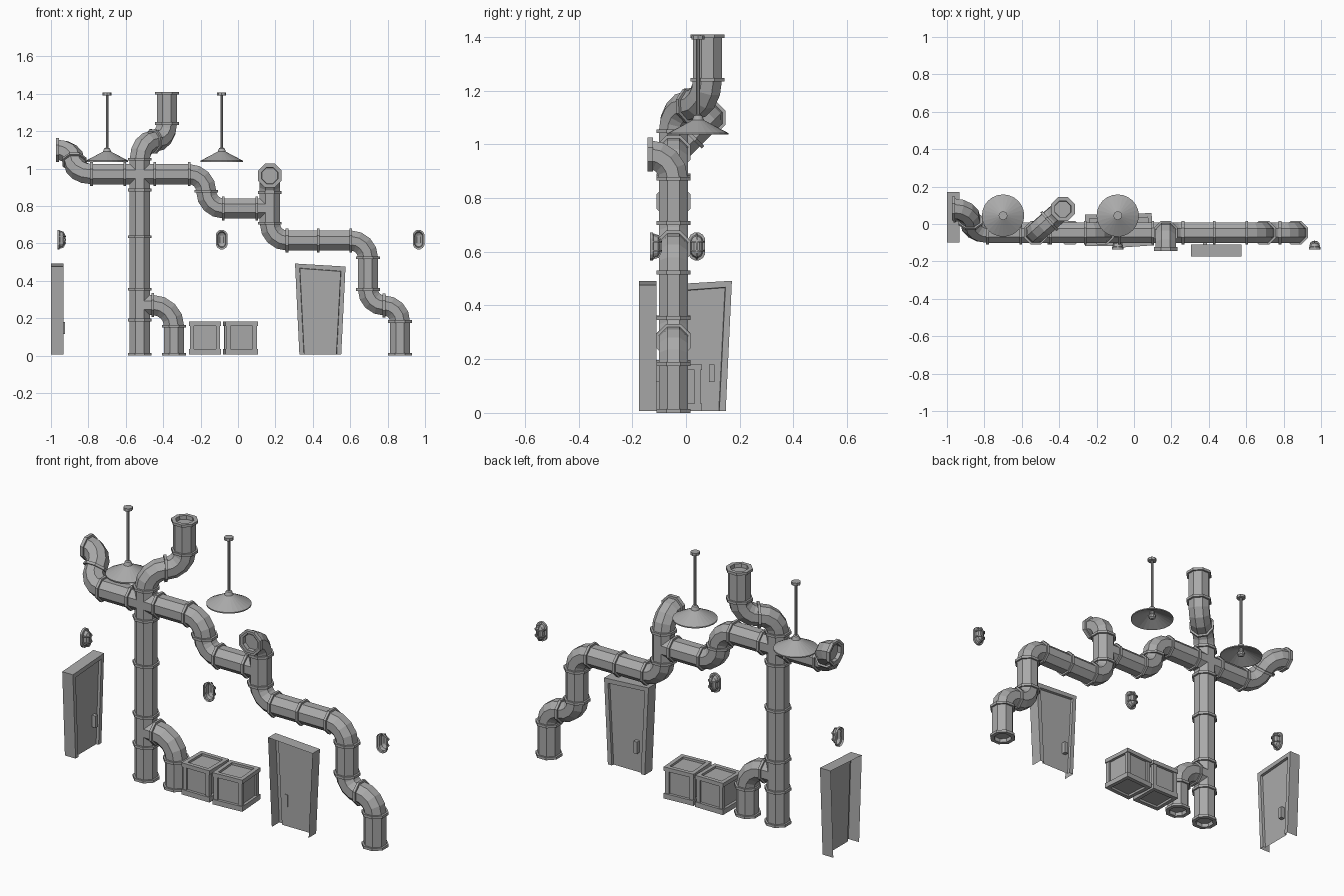
import bpy, bmesh, math
from mathutils import Vector, Matrix

if "Cube" in bpy.data.objects:
    bpy.data.objects.remove(bpy.data.objects["Cube"])

GREY = (0.4, 0.4, 0.4, 1)
mat = bpy.data.materials.new("plain grey")
mat.use_nodes = True
mat.diffuse_color = GREY
mat.node_tree.nodes["Principled BSDF"].inputs["Base Color"].default_value = GREY

BODY, COLLAR = 0.0585, 0.069   # pipe corner radii
PY = -0.047                    # depth of the main pipe plane


def finish(bm, name, loc=(0, 0, 0), turn=0):
    bmesh.ops.recalc_face_normals(bm, faces=bm.faces)
    mesh = bpy.data.meshes.new(name)
    bm.to_mesh(mesh)
    bm.free()
    mesh.materials.append(mat)
    ob = bpy.data.objects.new(name, mesh)
    ob.location = loc
    ob.rotation_euler.z = math.radians(turn)
    bpy.context.collection.objects.link(ob)
    return ob


def bridge(bm, loops, closed=True, cap_start=False, cap_end=False):
    """Skin a list of equal point loops."""
    rows = [[bm.verts.new(p) for p in loop] for loop in loops]
    n = len(rows[0])
    for a, b in zip(rows, rows[1:]):
        for i in range(n if closed else n - 1):
            j = (i + 1) % n
            bm.faces.new((a[i], a[j], b[j], b[i]))
    if cap_start:
        bm.faces.new(rows[0])
    if cap_end:
        bm.faces.new(rows[-1])


def box(bm, center, size):
    m = Matrix.Translation(center) @ Matrix.Diagonal((*size, 1))
    bmesh.ops.create_cube(bm, size=1, matrix=m)


def ring(pos, t, nrm, r, sides=8):
    b = t.cross(nrm)
    angles = [math.tau * (i + 0.5) / sides for i in range(sides)]
    return [pos + (nrm * math.cos(a) + b * math.sin(a)) * r for a in angles]


def side_of(t):
    ref = Vector((1, 0, 0)) if abs(t.z) > 0.9 else Vector((0, 0, 1))
    return (ref - t * ref.dot(t)).normalized()


def collar(bm, pos, t, nrm=None, half=0.007):
    t = Vector(t)
    pos, nrm = Vector(pos), nrm or side_of(t)
    prof = [(-half, BODY * 0.95), (-half, COLLAR), (half, COLLAR), (half, BODY * 0.95)]
    bridge(bm, [ring(pos + t * d, t, nrm, r) for d, r in prof])


def pipe(name, pts, open_ends=(True, True), collars=(), bend=0.092, steps=4):
    """Octagonal pipe with rounded corners, collars at each bend and open ends."""
    bm = bmesh.new()
    P = [Vector(p) for p in pts]
    path, joints = [(P[0], (P[1] - P[0]).normalized())], []
    for i in range(1, len(P) - 1):
        a, b = P[i] - P[i - 1], P[i + 1] - P[i]
        la = a.length if i == 1 else a.length / 2
        lb = b.length if i == len(P) - 2 else b.length / 2
        r = min(bend, la, lb)
        a, b = a.normalized(), b.normalized()
        for k in range(steps + 1):
            w = math.pi / 2 * k / steps
            pos = P[i] - a * r + a * r * math.sin(w) + b * r * (1 - math.cos(w))
            if k in (0, steps):
                joints.append(len(path))
            path.append((pos, a * math.cos(w) + b * math.sin(w)))
    path.append((P[-1], (P[-1] - P[-2]).normalized()))
    # carry the side vector along the path
    frames, nrm = [], side_of(path[0][1])
    for i, (pos, t) in enumerate(path):
        if i:
            nrm = path[i - 1][1].rotation_difference(t) @ nrm
        frames.append((pos, t, nrm))
    loops = [ring(*f, BODY) for f in frames]
    for at_end, f in ((False, frames[0]), (True, frames[-1])):
        pos, t, n = f
        if open_ends[at_end]:
            inward = -t if at_end else t
            lip = [ring(pos, t, n, 0.047), ring(pos + inward * 0.02, t, n, 0.045)]
            loops = loops + lip if at_end else lip[::-1] + loops
            collar(bm, pos + inward * 0.007, t, n)
    bridge(bm, loops, True, True, True)
    last = None
    for j in joints:
        if last is None or (frames[j][0] - last).length > 0.02:
            collar(bm, *frames[j])
        last = frames[j][0]
    for pos, t in collars:
        collar(bm, pos, t)
    return finish(bm, name)


X, Z = (1, 0, 0), (0, 0, 1)
MX, MZ = -0.525, 0.97   # crossing of riser and crossbar

# Pipework
pipe("riser_pipe", [(MX, PY, 0), (MX, PY, 1.145), (-0.38, 0.08, 1.145), (-0.38, 0.08, 1.41)],
     collars=[((MX, PY, z), Z) for z in (0.19, 0.355, 0.635, 0.885)], bend=0.096)
pipe("upper_crossbar_pipe",
     [(-0.97, 0.083, 1.1), (-0.875, 0.083, 1.1), (-0.875, PY, MZ), (-0.17, PY, MZ),
      (-0.17, PY, 0.787), (0.17, PY, 0.787)], (True, False),
     [((x, PY, MZ), X) for x in (MX - 0.08, MX + 0.08)] + [((0.1, PY, 0.787), X)])
pipe("descending_pipe",
     [(0.17, -0.137, 0.962), (0.17, PY, 0.962), (0.17, PY, 0.615), (0.695, PY, 0.615),
      (0.695, PY, 0.268), (0.866, PY, 0.268), (0.866, PY, 0)],
     collars=[((0.43, PY, 0.615), X)])
pipe("lower_branch_pipe", [(MX, PY, 0.27), (-0.342, PY, 0.27), (-0.342, PY, 0)],
     (False, True), bend=0.113)


# Doors: shells open at the back, wider at the top
def door(name, loc, turn):
    bm = bmesh.new()

    def outline(y, ins):
        return [(-0.112 + ins, y, 0.007), (-0.135 + ins, y, 0.492 - ins),
                (0.135 - ins, y, 0.476 - ins), (0.112 - ins, y, 0.007)]
    loops = [outline(-0.065, 0), outline(0, 0), outline(0, 0.024), outline(-0.014, 0.026)]
    bridge(bm, loops, closed=False, cap_end=True)
    box(bm, (-0.06, -0.004, 0.148), (0.022, 0.026, 0.065))
    finish(bm, name, loc, turn)


door("front_door", (0.44, -0.11, 0), 0)
door("side_door", (-0.934, 0.036, 0), -90)


# Wall lamps: oval base, domed glass and a wire cage
def wall_lamp(name, loc, turn):
    bm = bmesh.new()

    def oval(y, w, h):
        out = []
        for i in range(12):
            a = math.tau * (i + 0.5) / 12
            s = math.sin(a)
            out.append((w * math.cos(a), y, math.copysign(h - w, s) + w * s))
        return out
    bridge(bm, [oval(0, 0.032, 0.053), oval(0.012, 0.032, 0.053), oval(0.014, 0.023, 0.043),
                oval(0.03, 0.02, 0.038), oval(0.038, 0.01, 0.024)], cap_end=True)
    hoops = [(Vector((0, 0, 0)), Vector((0, 0, 0.046)))]
    hoops += [(Vector((0, 0, z)), Vector((0.026, 0, 0))) for z in (-0.017, 0.017)]
    for c, side in hoops:
        angles = [math.pi * k / 6 for k in range(7)]
        pts = [c + side * math.cos(a) + Vector((0, 0.012 + 0.031 * math.sin(a) ** 0.6, 0))
               for a in angles]
        across = side.normalized().cross(Vector((0, 1, 0)))
        loops = []
        for k, p in enumerate(pts):
            t = (pts[min(k + 1, 6)] - pts[max(k - 1, 0)]).normalized()
            loops.append(ring(p, t, across, 0.004, 4))
        bridge(bm, loops, True, True, True)
    finish(bm, name, loc, turn)


wall_lamp("wall_lamp_middle", (-0.087, -0.135, 0.62), 0)
wall_lamp("wall_lamp_left", (0.966, -0.135, 0.62), 0)
wall_lamp("wall_lamp_side", (-0.966, 0.04, 0.62), -90)


# Hanging lamps: turned shade, rod, ceiling cap and bulb
def lathe(bm, prof, sides):
    loops = [[(r * math.cos(math.tau * i / sides), r * math.sin(math.tau * i / sides), z)
              for i in range(sides)] for r, z in prof]
    bridge(bm, loops, True, True, True)


def hanging_lamp(name, x):
    bm = bmesh.new()
    lathe(bm, [(0.012, 1.082), (0.108, 1.036), (0.113, 1.036), (0.113, 1.042),
               (0.022, 1.09), (0.015, 1.108), (0.007, 1.112)], 24)
    lathe(bm, [(0.007, 1.1), (0.007, 1.395)], 8)
    lathe(bm, [(0.024, 1.391), (0.024, 1.406)], 8)
    lathe(bm, [(0.012, 1.085), (0.012, 1.07), (0.021, 1.058), (0.018, 1.045), (0.008, 1.038)], 10)
    finish(bm, name, (x, 0.045, 0))


hanging_lamp("hanging_lamp_right", -0.70)
hanging_lamp("hanging_lamp_left", -0.087)


# Crates: inset panels inside a timber frame
def crate(name, loc, turn, w):
    bm = bmesh.new()
    h, b = w / 2, 0.022
    box(bm, (0, 0, 0.094), (w - 0.03, w - 0.03, 0.15))
    for z, thick in ((0.021, 0.028), (0.17, 0.022)):
        for s in (-1, 1):
            box(bm, (0, s * (h - b / 2), z), (w, b, thick))
            box(bm, (s * (h - b / 2), 0, z), (b, w - 2 * b, thick))
    for sx in (-1, 1):
        for sy in (-1, 1):
            box(bm, (sx * (h - 0.016), sy * (h - 0.016), 0.095), (b, b, 0.14))
    finish(bm, name, loc, turn)


crate("crate_right", (-0.176, -0.033, 0), 0, 0.17)
crate("crate_left", (0.013, -0.033, 0), 4, 0.174)
